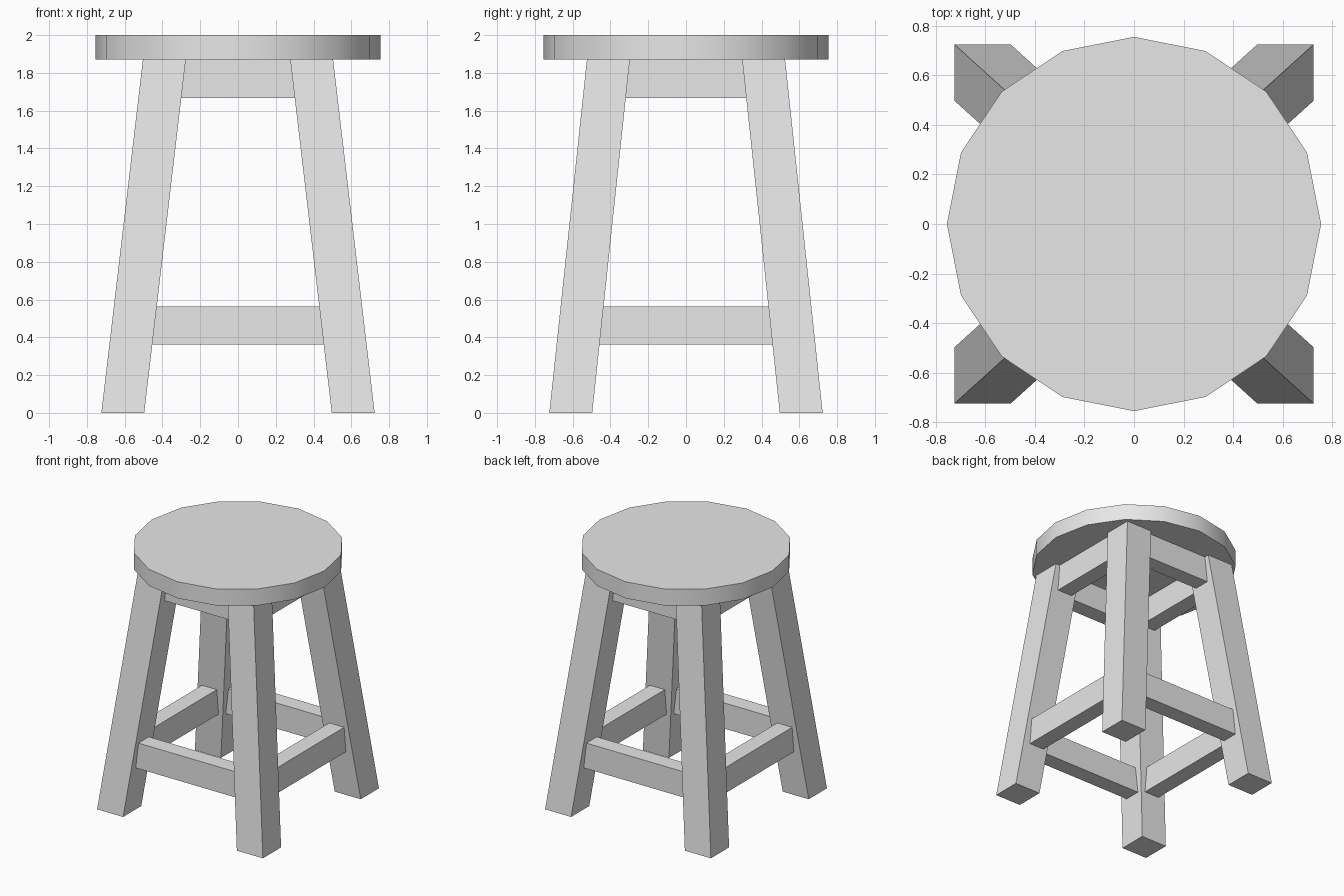
import bpy
import bmesh
import math

cube = bpy.data.objects.get("Cube")
if cube:
    bpy.data.objects.remove(cube, do_unlink=True)

grey = bpy.data.materials.new("plain_grey")
grey.use_nodes = True
grey.diffuse_color = (0.8, 0.8, 0.8, 1)
grey.node_tree.nodes["Principled BSDF"].inputs["Base Color"].default_value = (0.8, 0.8, 0.8, 1)

SEAT_TOP, SEAT_BOTTOM, SEAT_RADIUS = 2.0, 1.87, 0.755
FOOT = 0.61                    # leg centre at the floor, in x and y
TOP_X, TOP_Y = 0.39, 0.411     # leg centre under the seat
LEG, RAIL_DEPTH, RAIL_HEIGHT = 0.227, 0.13, 0.202


def leg_centre(z):
    t = z / SEAT_BOTTOM
    return FOOT + (TOP_X - FOOT) * t, FOOT + (TOP_Y - FOOT) * t


def box(name, size, centre):
    """Axis-aligned box with its size and position baked into the mesh."""
    bm = bmesh.new()
    bmesh.ops.create_cube(bm, size=1)
    bmesh.ops.scale(bm, vec=size, verts=bm.verts)
    bmesh.ops.translate(bm, vec=centre, verts=bm.verts)
    mesh = bpy.data.meshes.new(name)
    bm.to_mesh(mesh)
    bm.free()
    mesh.materials.append(grey)
    obj = bpy.data.objects.new(name, mesh)
    bpy.context.collection.objects.link(obj)
    return obj


# Round seat with a smooth rim and flat caps
bpy.ops.mesh.primitive_cylinder_add(
    vertices=16, radius=SEAT_RADIUS, depth=SEAT_TOP - SEAT_BOTTOM,
    location=(0, 0, (SEAT_TOP + SEAT_BOTTOM) / 2))
seat = bpy.context.object
seat.name = "seat"
seat.data.materials.append(grey)
bpy.ops.object.shade_smooth_by_angle(angle=math.radians(35))

# Four splayed legs: upright boxes sheared inwards at the top
for sy, end in ((-1, "front"), (1, "back")):
    for sx, side in ((1, "left"), (-1, "right")):
        leg = box(f"{end}_{side}_leg", (LEG, LEG, SEAT_BOTTOM),
                  (sx * FOOT, sy * FOOT, SEAT_BOTTOM / 2))
        for v in leg.data.vertices:
            if v.co.z > SEAT_BOTTOM / 2:
                v.co.x += sx * (TOP_X - FOOT)
                v.co.y += sy * (TOP_Y - FOOT)

# Upper and lower rails, their ends set into the legs
for level, z in (("upper", SEAT_BOTTOM - RAIL_HEIGHT / 2), ("lower", 0.462)):
    cx, cy = leg_centre(z)
    for s, end, side in ((-1, "front", "right"), (1, "back", "left")):
        box(f"{level}_{end}_rail", (2 * cx, RAIL_DEPTH, RAIL_HEIGHT), (0, s * cy, z))
        box(f"{level}_{side}_rail", (RAIL_DEPTH, 2 * cy, RAIL_HEIGHT), (s * cx, 0, z))
